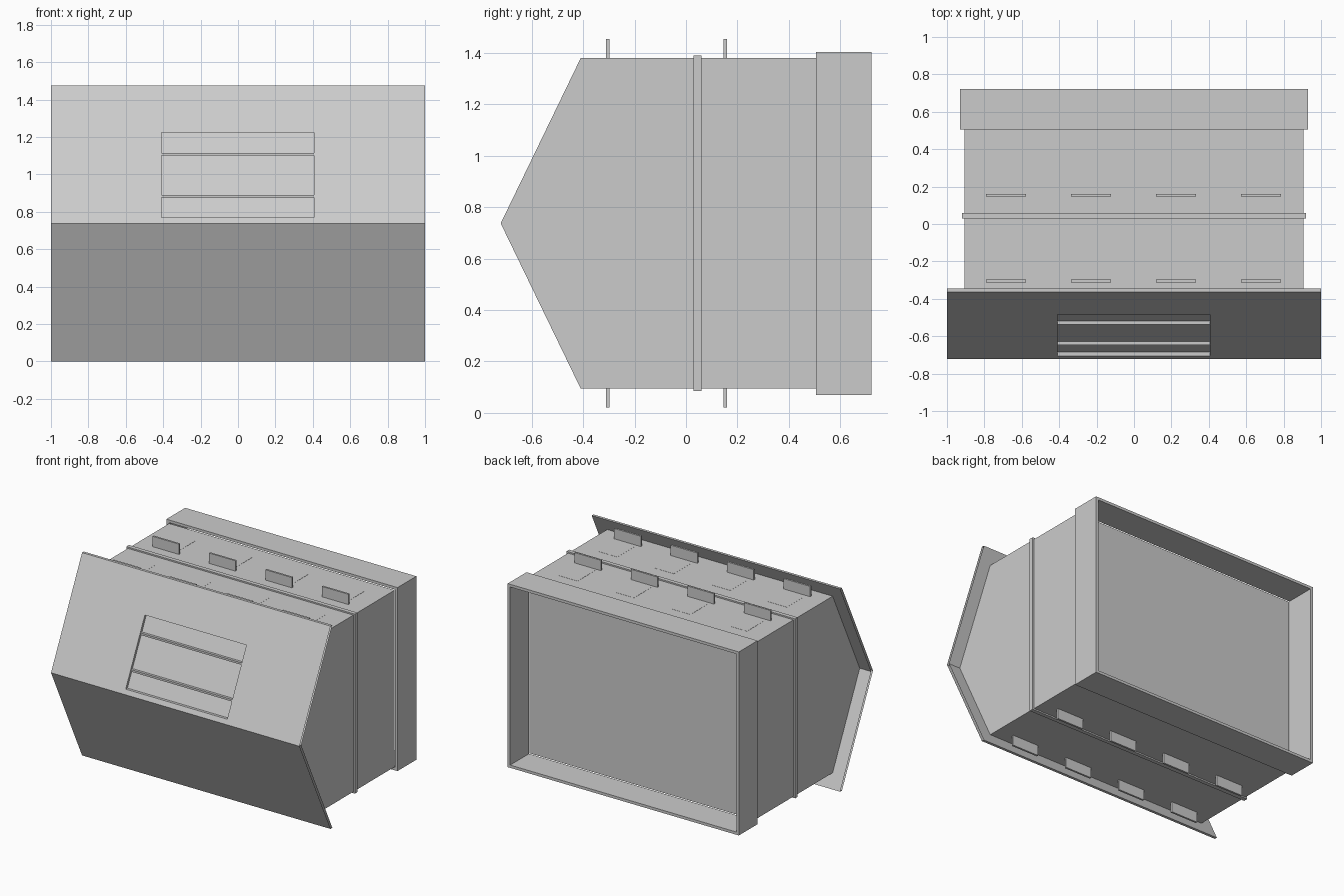
import bpy, bmesh

if "Cube" in bpy.data.objects:
    bpy.data.objects.remove(bpy.data.objects["Cube"])

MID = 0.7375                      # height of the front ridge


def front_y(z):
    return -0.721 + 0.484 * abs(z - MID)


def make(name, polys):
    """Object from a list of polygons (lists of points)."""
    bm = bmesh.new()
    for poly in polys:
        bm.faces.new([bm.verts.new(p) for p in poly])
    bmesh.ops.remove_doubles(bm, verts=bm.verts, dist=1e-5)
    mesh = bpy.data.meshes.new(name)
    bm.to_mesh(mesh)
    bm.free()
    ob = bpy.data.objects.new(name, mesh)
    bpy.context.collection.objects.link(ob)
    return ob


def box(name, x0, x1, y0, y1, z0, z1):
    bpy.ops.mesh.primitive_cube_add(
        size=1, location=((x0 + x1) / 2, (y0 + y1) / 2, (z0 + z1) / 2))
    ob = bpy.context.object
    ob.name = name
    ob.scale = (x1 - x0, y1 - y0, z1 - z0)
    bpy.ops.object.transform_apply(location=False, rotation=False, scale=True)
    return ob


def sloped(x0, x1, z0, z1, dy=0):
    """Quad lying on the slanted front, pushed back by dy."""
    a, b = front_y(z0) + dy, front_y(z1) + dy
    return [(x0, a, z0), (x1, a, z0), (x1, b, z1), (x0, b, z1)]


# Body: side profile swept across x; its front is closed by the panel
W, BACK, Z0, Z1 = 0.907, 0.505, 0.095, 1.38
profile = [(front_y(MID), MID), (front_y(Z0), Z0), (BACK, Z0),
           (BACK, Z1), (front_y(Z1), Z1)]
sides = [[(W, y, z) for y, z in profile],
         [(-W, y, z) for y, z in reversed(profile)]]
walls = [[(W, *p), (-W, *p), (-W, *q), (W, *q)]
         for p, q in zip(profile[1:4], profile[2:5])]
make("body", sides + walls)

# Wide folded front panel with a window in its upper half
TOP = 2 * MID
T = 0.02
wx0, wx1, wz0, wz1 = -0.41, 0.407, 0.77, 1.225
panel = [sloped(-1, 1, 0, MID),
         sloped(-1, 1, MID, wz0), sloped(-1, 1, wz1, TOP),
         sloped(-1, wx0, wz0, wz1), sloped(wx1, 1, wz0, wz1)]
panel += [sloped(-1, 1, 0, MID, T)[::-1], sloped(-1, 1, MID, TOP, T)[::-1]]
for z, step in ((0, -1), (TOP, 1)):
    y = front_y(z)
    panel.append([(-1, y, z), (1, y, z), (1, y + T, z), (-1, y + T, z)][::step])
make("front_panel", panel)

# Window reveal and its two slats
a, b = sloped(wx0, wx1, wz0, wz1), sloped(wx0, wx1, wz0, wz1, T)
make("window_reveal", [[a[i], a[(i + 1) % 4], b[(i + 1) % 4], b[i]] for i in range(4)])
for z in (0.8825, 1.1075):
    y = front_y(z) + T
    box("window_slat", wx0, wx1, y - 0.015, y + 0.01, z - 0.0075, z + 0.0075)

# Raised band around the body
box("middle_band", -0.92, 0.92, 0.03, 0.06, 0.085, 1.39)

# Hollow rim at the back
for s in (-1, 1):
    x0, x1 = sorted((s * 0.91, s * 0.93))
    box("rim_side", x0, x1, BACK, 0.721, 0.07, 1.405)
    z0, z1 = sorted((MID + s * 0.6475, MID + s * 0.6675))
    box("rim_bar", -0.91, 0.91, BACK, 0.721, z0, z1)

# Upright tabs on top and bottom, with flush base plates on top
for y in (-0.305, 0.153):
    for i in range(4):
        x = -0.684 + 0.4545 * i
        box("top_tab", x - 0.107, x + 0.107, y - 0.007, y + 0.007, Z1 - 0.01, 1.455)
        box("bottom_tab", x - 0.107, x + 0.107, y - 0.007, y + 0.007, 0.02, Z0 + 0.01)
        box("tab_base", x - 0.075, x + 0.075, y + 0.03, y + 0.23, Z1 - 0.01, Z1 + 0.001)
